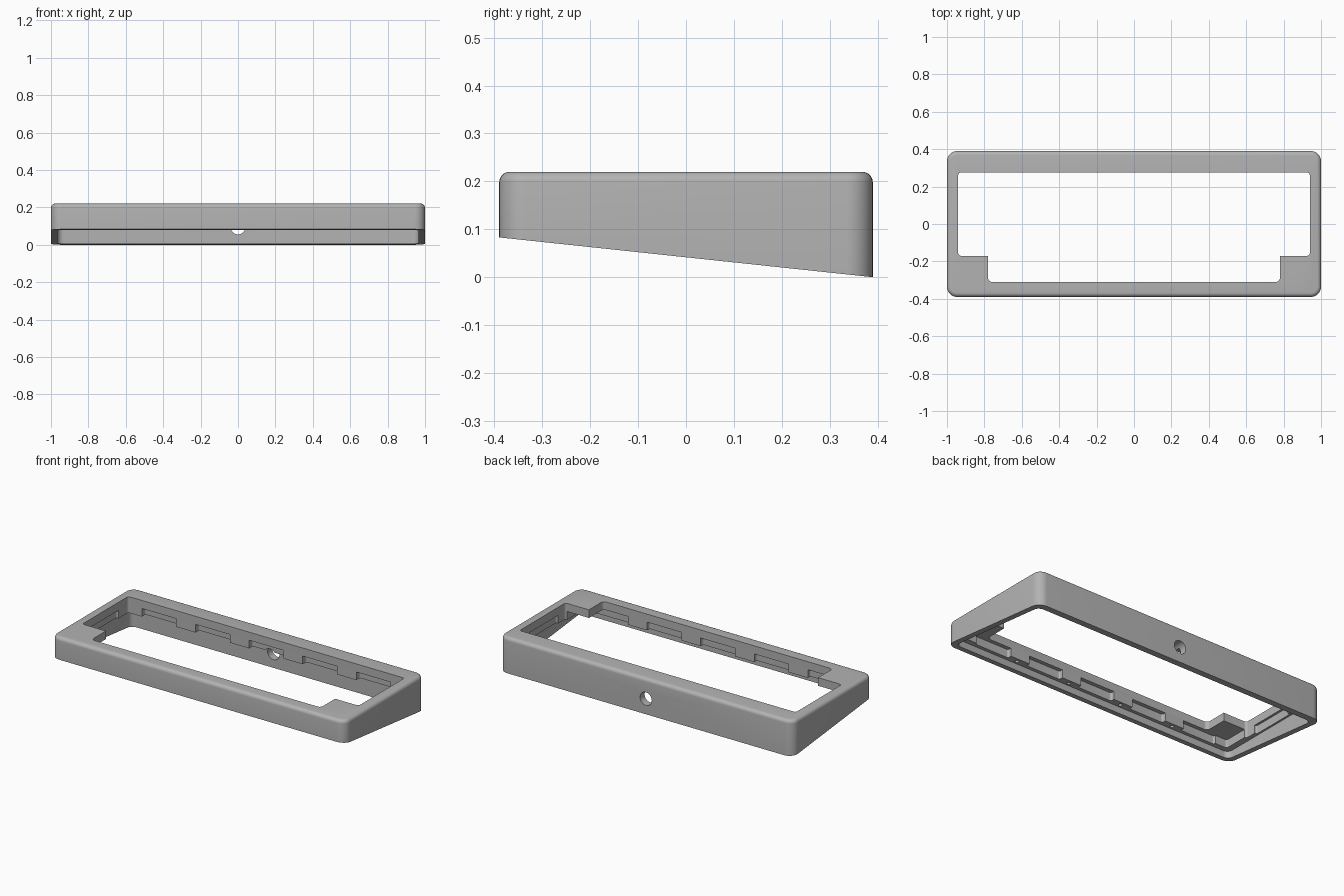
import bpy, bmesh, math
from mathutils import Vector, Matrix

cube = bpy.data.objects.get("Cube")
if cube:
    bpy.data.objects.remove(cube, do_unlink=True)

grey = bpy.data.materials.new("plain grey")
grey.use_nodes = True
grey.diffuse_color = (0.45, 0.45, 0.45, 1)
grey.node_tree.nodes["Principled BSDF"].inputs["Base Color"].default_value = (0.45, 0.45, 0.45, 1)


def fillet(points, radii, steps=8):
    """Round the right-angled corners of a closed outline."""
    out = []
    for i, (p, r) in enumerate(zip(points, radii)):
        p = Vector(p)
        if r == 0:
            out.append(p)
            continue
        a = (Vector(points[i - 1]) - p).normalized() * r
        b = (Vector(points[(i + 1) % len(points)]) - p).normalized() * r
        for k in range(steps + 1):
            t = k / steps * math.pi / 2
            out.append(p + a * (1 - math.sin(t)) + b * (1 - math.cos(t)))
    return out


def rect(x0, x1, y0, y1, r):
    return fillet([(x0, y0), (x1, y0), (x1, y1), (x0, y1)], [r] * 4)


def prism(outline, z0, z1):
    """Upright prism over an outline, as a bmesh."""
    bm = bmesh.new()
    base = bm.faces.new([bm.verts.new((p.x, p.y, z0)) for p in outline])
    top = bmesh.ops.extrude_face_region(bm, geom=[base])["geom"]
    bmesh.ops.translate(bm, vec=(0, 0, z1 - z0),
                        verts=[v for v in top if isinstance(v, bmesh.types.BMVert)])
    bmesh.ops.recalc_face_normals(bm, faces=bm.faces)
    return bm


def make(name, bm):
    mesh = bpy.data.meshes.new(name)
    bm.to_mesh(mesh)
    bm.free()
    obj = bpy.data.objects.new(name, mesh)
    bpy.context.collection.objects.link(obj)
    mesh.materials.append(grey)
    return obj


# Outer body: rounded block, soft top edge, sloped underside
TOP, LEDGE, PLATE = 0.22, 0.12, 0.17
bm = prism(rect(-1, 1, -0.39, 0.39, 0.055), -0.1, TOP)
rim = [e for e in bm.edges if all(v.co.z > TOP - 0.001 for v in e.verts)]
bmesh.ops.bevel(bm, geom=rim, offset=0.022, segments=5, profile=0.5, affect='EDGES')
cut = bmesh.ops.bisect_plane(bm, geom=bm.verts[:] + bm.edges[:] + bm.faces[:],
                             plane_co=(0, 0.39, 0), plane_no=(0, -0.083, -0.78), clear_outer=True)
bmesh.ops.holes_fill(bm, edges=[e for e in cut["geom_cut"] if isinstance(e, bmesh.types.BMEdge)])
bmesh.ops.recalc_face_normals(bm, faces=bm.faces)
frame = make("case_frame", bm)


def carve(bm):
    """Subtract a shape from the frame."""
    cutter = make("cutter", bm)
    cutter.hide_render = True
    mod = frame.modifiers.new("carve", 'BOOLEAN')
    mod.operation, mod.solver, mod.object = 'DIFFERENCE', 'EXACT', cutter
    bpy.context.view_layer.objects.active = frame
    bpy.ops.object.modifier_apply(modifier=mod.name)
    bpy.data.objects.remove(cutter, do_unlink=True)


# Lower cavity, up to the inner ledge
carve(prism(rect(-0.966, 0.966, -0.355, 0.345, 0.035), -0.2, LEDGE))

# Top opening, stepped around the two front corner tabs
half = [(0.78, -0.31), (0.78, -0.17), (0.94, -0.17), (0.94, 0.275)]
radii = [0.022, 0, 0.015, 0.015]
opening = half + [(-x, y) for x, y in reversed(half)]
carve(prism(fillet(opening, radii + radii[::-1]), -0.15, 0.4))

# Slots in the ledge along the back and front
for i in range(-2, 3):
    x = i * 0.365
    carve(prism(rect(x - 0.117, x + 0.117, 0.25, 0.31, 0.01), 0.03, PLATE))
    carve(prism(rect(x - 0.117, x + 0.117, -0.334, -0.29, 0.01), 0.03, PLATE))

# Hollow under each corner tab, and one slot on each side
for s in (-1, 1):
    xs = sorted((s * 0.75, s * 0.928))
    carve(prism(rect(*xs, -0.322, -0.15, 0.01), 0.02, PLATE))
    xs = sorted((s * 0.91, s * 0.954))
    carve(prism(rect(*xs, -0.1, 0.18, 0.008), 0.02, PLATE))

# Small blind holes in the front ledge between slots
for x in (-0.55, -0.183, 0.183, 0.55):
    bm = bmesh.new()
    bmesh.ops.create_cone(bm, cap_ends=True, segments=16, radius1=0.011, radius2=0.011,
                          depth=0.08, matrix=Matrix.Translation((x, -0.334, 0.11)))
    carve(bm)

# Round cable hole through the back wall
bm = bmesh.new()
bmesh.ops.create_cone(bm, cap_ends=True, segments=40, radius1=0.04, radius2=0.04, depth=0.2,
                      matrix=Matrix.Translation((0, 0.4, 0.095)) @ Matrix.Rotation(math.pi / 2, 4, 'X'))
carve(bm)

# Smooth shading with crisp edges
bpy.ops.object.select_all(action='DESELECT')
frame.select_set(True)
bpy.context.view_layer.objects.active = frame
bpy.ops.object.shade_smooth_by_angle(angle=math.radians(30))
